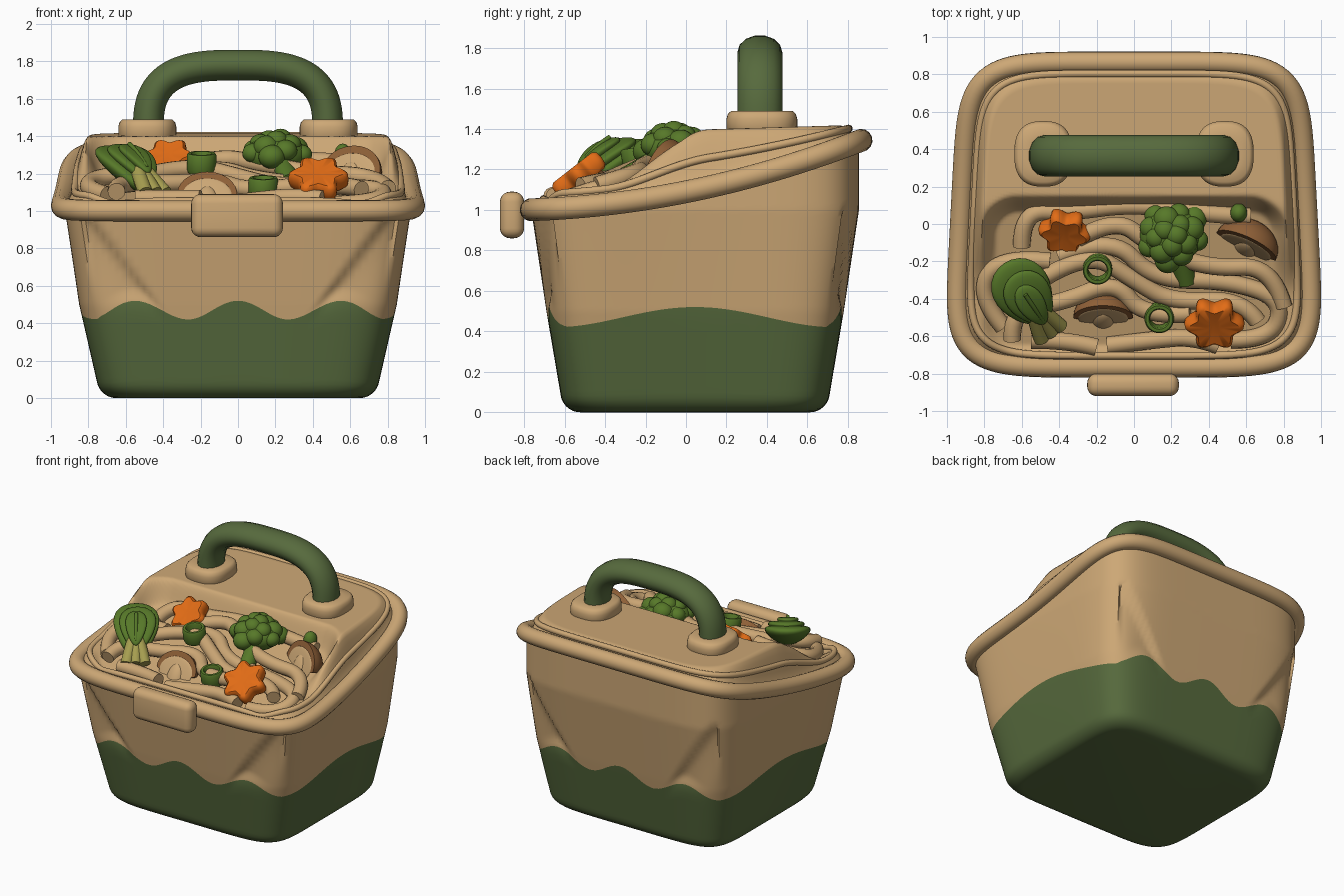
import bpy, bmesh, math, random
from math import sin, cos, pi
from mathutils import Vector, Matrix, Euler

random.seed(4)
if "Cube" in bpy.data.objects:
    bpy.data.objects.remove(bpy.data.objects["Cube"])


def material(name, rgb):
    m = bpy.data.materials.new(name)
    m.use_nodes = True
    m.diffuse_color = (*rgb, 1)
    m.node_tree.nodes["Principled BSDF"].inputs["Base Color"].default_value = (*rgb, 1)
    return m


TAN = material("warm tan", (.61, .39, .18))
GREEN = material("dark olive green", (.095, .145, .047))
LEAF = material("leaf green", (.095, .19, .022))
STEM = material("pale stem green", (.38, .34, .08))
ORANGE = material("carrot orange", (.76, .15, .008))
BROWN = material("mushroom brown", (.27, .115, .038))


def smooth(a, b, v):
    t = max(0, min(1, (v - a) / (b - a)))
    return t * t * (3 - 2 * t)


def finish(obj, angle=45):
    bpy.ops.object.select_all(action='DESELECT')
    obj.select_set(True)
    bpy.context.view_layer.objects.active = obj
    bpy.ops.object.shade_smooth_by_angle(angle=math.radians(angle))
    return obj


def add_mesh(name, bm, mats, matrix=None, angle=45):
    bmesh.ops.recalc_face_normals(bm, faces=bm.faces)
    me = bpy.data.meshes.new(name)
    bm.to_mesh(me)
    bm.free()
    for m in mats:
        me.materials.append(m)
    obj = bpy.data.objects.new(name, me)
    bpy.context.collection.objects.link(obj)
    if matrix:
        obj.matrix_world = matrix
    return finish(obj, angle)


def loft(name, rings, mats, matrix=None, split=0, caps=(True, True), closed=False, angle=45):
    """Skin closed rings; faces from ring number split upward take the second material."""
    bm = bmesh.new()
    rows = [[bm.verts.new(p) for p in ring] for ring in rings]
    n = len(rows[0])
    for k in range(len(rows) if closed else len(rows) - 1):
        a, b = rows[k], rows[(k + 1) % len(rows)]
        for i in range(n):
            f = bm.faces.new((a[i], a[(i + 1) % n], b[(i + 1) % n], b[i]))
            f.material_index = int(len(mats) > 1 and k >= split)
    if not closed:
        for cap, row in zip(caps, (rows[0], rows[-1])):
            if cap:
                bm.faces.new(row)
    return add_mesh(name, bm, mats, matrix, angle)


def place(loc, rot=(0, 0, 0)):
    return Matrix.Translation(loc) @ Euler([math.radians(a) for a in rot]).to_matrix().to_4x4()


def ball(name, loc, size, mat, rot=(0, 0, 0), shape=None):
    bm = bmesh.new()
    bmesh.ops.create_uvsphere(bm, u_segments=28, v_segments=18, radius=1)
    for v in bm.verts:
        v.co = Vector(a * b for a, b in zip(shape(v.co) if shape else v.co, size))
    return add_mesh(name, bm, [mat], place(loc, rot))


def tube(name, pts, radius, mat, cyclic=False, nurbs=False):
    cu = bpy.data.curves.new(name, 'CURVE')
    cu.dimensions = '3D'
    cu.bevel_depth, cu.bevel_resolution, cu.use_fill_caps = radius, 5, True
    sp = cu.splines.new('NURBS' if nurbs else 'POLY')
    sp.points.add(len(pts) - 1)
    for p, co in zip(sp.points, pts):
        p.co = (*co, 1)
    sp.use_cyclic_u = cyclic
    if nurbs:
        sp.order_u, sp.use_endpoint_u, sp.resolution_u = 3, True, 8
    obj = bpy.data.objects.new(name, cu)
    bpy.context.collection.objects.link(obj)
    cu.materials.append(mat)
    bpy.context.view_layer.update()
    bpy.ops.object.select_all(action='DESELECT')
    obj.select_set(True)
    bpy.context.view_layer.objects.active = obj
    bpy.ops.object.convert(target='MESH')
    return finish(bpy.context.object)


def outline(hx, hy, power, n=240):
    """Rounded rectangle as a superellipse."""
    pts = []
    for i in range(n):
        c, s = cos(2 * pi * i / n), sin(2 * pi * i / n)
        r = (abs(c) ** power + abs(s) ** power) ** (-1 / power)
        pts.append((hx * c * r, hy * s * r))
    return pts


def rim_z(y):
    t = y + .8
    return 1 + .025 * t + .109 * t * t


def taper(y, amount=1):
    return 1 - .055 * (y + .4) * amount


# Box body, two-coloured along a wavy line, with folded gussets
def half_size(z):
    lo, hi = min(z, .5), max(0, min(z, 1) - .5)
    inset = .08 * (1 - math.sqrt(max(0, 1 - max(0, 1 - z / .08) ** 2)))
    return .735 + .235 * lo + .15 * hi - inset, .65 + .17 * lo + .15 * hi - inset


def wave(u, v):
    x, y = u * .83, v * .72
    if abs(v) >= abs(u):
        return .47 + .05 * cos(2 * pi * x / .53)
    return .47 + .05 * cos(pi * y / .7)


def body_point(u, v, z, w):
    hx, hy = half_size(z)
    x, y = u * hx, v * hy
    if abs(v) > abs(u):
        d = ((abs(x) - .35) * .53 - (z - .42) * .4) / .664
        y -= math.copysign(.03, v) * smooth(0, .04, d) * (1 - smooth(.04, .3, d)) * smooth(w - .05, w + .08, z)
    y += .045
    return x * taper(y, min(z, 1)), y, z


LOW, HIGH = 16, 34
unit = outline(1, 1, 6.5)
rings = []
for k in range(LOW + HIGH + 1):
    ring = []
    for u, v in unit:
        w = wave(u, v)
        z = w * (k / LOW) ** 2 if k <= LOW else w + (rim_z(v * .805 + .045) - w) * (k - LOW) / HIGH
        ring.append(body_point(u, v, z, w))
    rings.append(ring)
loft("box_body", rings, [GREEN, TAN], split=LOW, caps=(True, False))

# Sloping rim around the lid
rim = [(x * taper(y), y + .05) for x, y in outline(.945, .815, 6)]
tube("lid_rim", [(x, y, rim_z(y)) for x, y in rim], .057, TAN, cyclic=True)


# Lid surface: raised flat back, sunken tray at the front
def tray_floor(y):
    return 1.0 + .3 * (y + .7)


def lid_z(x, y, s):
    z = rim_z(y) + .02 + .06 * smooth(.97, .92, s)
    top = 1.395 + .03 * y
    z += max(0, top - z) * smooth(-.4, .12, y) * smooth(.96, .87, s)
    qx, qy = abs(x) - .82 + .2, abs(y + .29) - .44 + .2
    d = math.hypot(max(qx, 0), max(qy, 0)) + min(max(qx, qy), 0) - .2
    return z + (tray_floor(y) - z) * smooth(.01, -.09, d)


rings = []
for k in range(64):
    s = 1 - k / 64
    pts = [(x * s, (y - .05) * s + .05) for x, y in rim]
    rings.append([(x, y, lid_z(x, y, s)) for x, y in pts])
loft("lid_with_tray", rings, [TAN], caps=(False, True), angle=80)
ridge = [(x * .925, (y - .05) * .925 + .05) for x, y in rim]
tube("lid_ridge", [(x, y, lid_z(x, y, .925) - .004) for x, y in ridge], .02, TAN, cyclic=True)

# Front latch
bm = bmesh.new()
bmesh.ops.create_cube(bm, size=1)
bmesh.ops.scale(bm, vec=(.49, .12, .23), verts=bm.verts)
bmesh.ops.bevel(bm, geom=bm.edges[:], offset=.05, segments=5, profile=.5, affect='EDGES')
add_mesh("front_latch", bm, [TAN], place((-.005, -.86, .975)), 60)

# Carry handle and its two collars
arch = []
for i in range(49):
    a = pi * i / 48
    c, s = cos(a), sin(a)
    arch.append((math.copysign(abs(c) ** .67, c) * .48, 0, 1.42 + .36 * abs(s) ** .67))
handle = tube("carry_handle", arch, .084, GREEN)
handle.scale.y = 1.32
handle.location.y = .365
for side, x in (("left", .485), ("right", -.485)):
    profile = [(.9, -.06), (1, -.03), (1, .02), (.96, .045), (.86, .06), (.5, .06)]
    loft(side + "_handle_collar", [[(px * s, py * s, z) for px, py in outline(.155, .175, 2.6, 48)]
                                   for s, z in profile], [TAN], place((x, .375, 1.43)), angle=70)

# Noodles lying in the tray
paths = [
    [(-.6, -.12), (-.6, .07), (-.35, .06), (0, .11), (.4, .05), (.62, .04)],
    [(-.3, -.08), (-.1, .04), (.1, -.12), (.4, -.24), (.74, -.22), (.8, -.44)],
    [(-.4, -.17), (-.12, -.06), (.1, -.3), (.5, -.3), (.8, -.4), (.74, -.62), (.52, -.62)],
    [(-.5, -.3), (-.25, -.14), (0, -.3), (.2, -.42), (.58, -.4), (.66, -.52)],
    [(-.7, -.55), (-.84, -.38), (-.72, -.17), (-.45, -.2)],
    [(-.65, -.62), (-.66, -.46), (-.38, -.42), (-.1, -.3), (.05, -.5), (.3, -.48)],
    [(-.14, -.65), (.1, -.62), (.32, -.6), (.45, -.65)],
    [(-.55, -.62), (-.35, -.62), (-.2, -.66)],
]
for i, path in enumerate(paths):
    pts = [(x, y, tray_floor(y) + .03 + .03 * (i % 2) + .02 * sin(5 * x + i)) for x, y in path]
    tube(f"noodle_{i + 1}", pts, .047, TAN, nurbs=True)

# Flower-cut carrot slices
for i, (loc, r, rot) in enumerate([((-.37, -.04, 1.27), .14, (42, 0, -8)), ((.43, -.53, 1.17), .16, (38, 0, 0))]):
    rings = []
    for s, z in [(.3, -.05), (.85, -.05), (.97, -.035), (1, 0), (.97, .035), (.85, .05), (.3, .045)]:
        rings.append([(s * r * (.88 + .13 * cos(6 * a)) * cos(a), s * r * (.88 + .13 * cos(6 * a)) * sin(a), z)
                      for a in (2 * pi * j / 72 for j in range(72))])
    loft(f"carrot_flower_{i + 1}", rings, [ORANGE], place(loc, rot))

# Broccoli floret
crown = Vector((.2, -.06, 1.3))
ball("broccoli_core", crown, (.17, .15, .11), LEAF)
for i in range(17):
    a = i * 2.4
    t = (i + .5) / 17
    off = Vector((.16 * math.sqrt(t) * cos(a), .14 * math.sqrt(t) * sin(a), .09 - .11 * t))
    r = random.uniform(.055, .072)
    ball(f"broccoli_bud_{i + 1}", crown + off, (r, r, r * .9), LEAF)
tube("broccoli_stalk", [(.22, -.1, 1.27), (.26, -.22, 1.2), (.28, -.31, 1.15)], .055, LEAF, nurbs=True)


# Halved mushrooms: brown cap, pale cut face and stem
def half_cap(co):
    return Vector((co.x, max(co.y, 0), co.z if co.z > 0 else co.z * .25))


for i, (loc, r, rot) in enumerate([((-.165, -.5, 1.09), .16, (-28, 0, 0)), ((.6, -.12, 1.21), .175, (-20, 0, -25))]):
    base = place(loc, rot)
    name = f"mushroom_{i + 1}"
    ball(name + "_cap", loc, (r, r * .85, r * .85), BROWN, rot, half_cap)
    ball(name + "_face", base @ Vector((0, 0, -.01)), (r * .83, .009, r * .66), TAN, rot)
    ball(name + "_stem", base @ Vector((0, .01, -.05)), (r * .38, .04, r * .65), TAN, rot)

# Spring onion rings
for i, loc in enumerate([(-.195, -.24, 1.265), (.135, -.5, 1.135)]):
    profile = [(.05, -.06), (.072, -.06), (.079, -.04), (.079, .035), (.072, .045), (.056, .045), (.05, .035)]
    loft(f"onion_ring_{i + 1}", [[(x, y, z) for x, y in outline(r, r, 2, 36)] for r, z in profile],
         [LEAF], place(loc, (10, 0, 0)), closed=True)
ball("herb_tip", (.56, .06, 1.3), (.045, .05, .06), LEAF)


# Leafy green with a pale stalk
def leaf_shape(co):
    return Vector((co.x * (1 + .3 * co.y), co.y, co.z + .6 * co.x * co.x))


rot = (32, 0, 34)
base = place((-.58, -.38, 1.25), rot)
for name, off, size in [("outer", (0, 0, -.03), (.15, .22, .06)), ("middle", (.01, -.02, .02), (.12, .18, .045)),
                        ("inner", (0, -.04, .06), (.07, .14, .035))]:
    ball(name + "_leaf", base @ Vector(off), size, LEAF, rot, leaf_shape)
for i, x in enumerate((-.045, 0, .045)):
    pts = [base @ Vector(p) for p in ((x * .5, -.12, .03), (x, -.2, .015), (x * 1.4, -.29, 0))]
    tube(f"leaf_stalk_{i + 1}", pts, .04, STEM, nurbs=True)
tube("leaf_midrib", [base @ Vector((0, y, .095 - y * y)) for y in (-.15, -.08, 0, .06)], .012, LEAF, nurbs=True)
